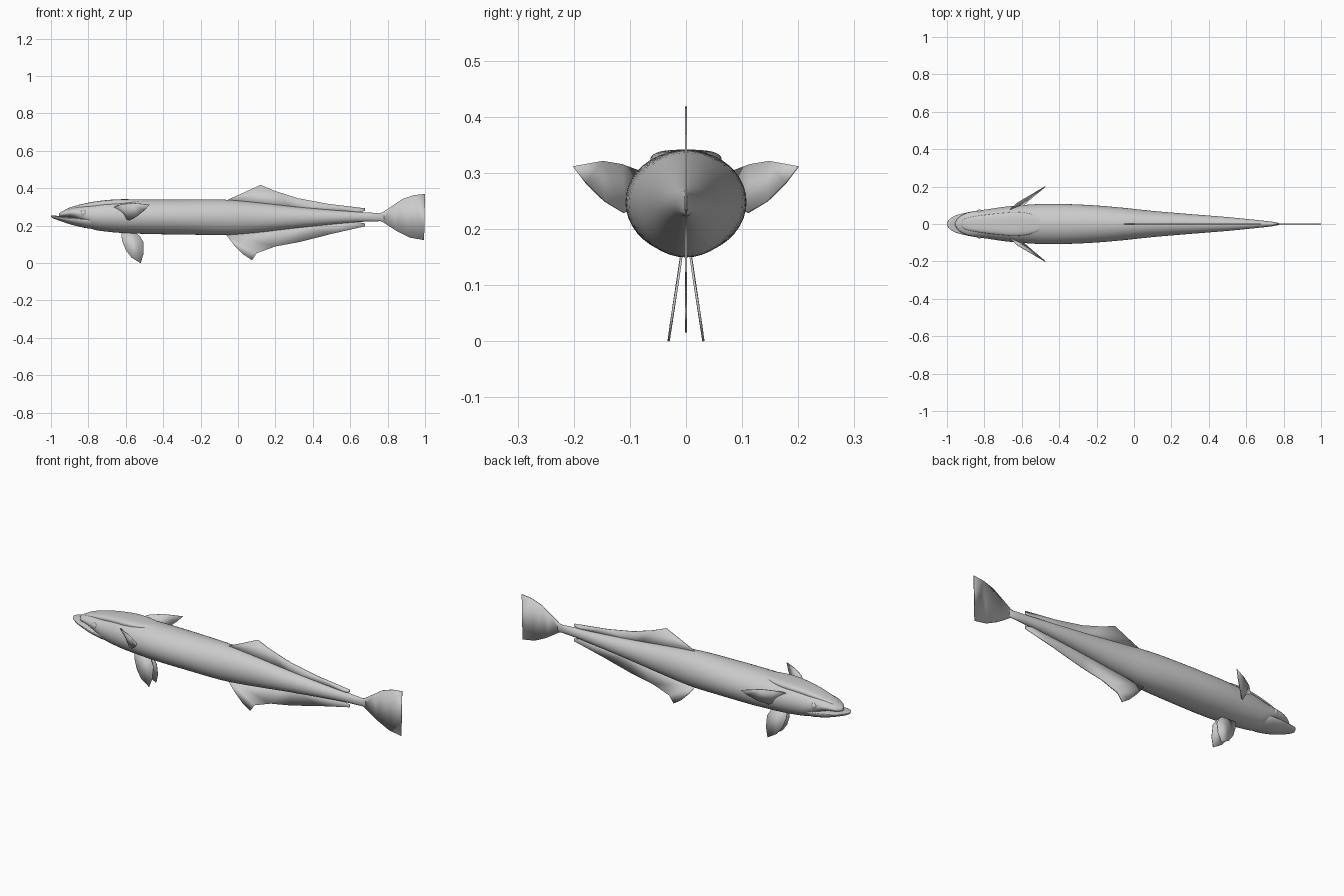
import bpy, bmesh, math
from mathutils import Vector

if "Cube" in bpy.data.objects:
    bpy.data.objects.remove(bpy.data.objects["Cube"], do_unlink=True)

grey = bpy.data.materials.new("fish grey")
grey.use_nodes = True
grey.diffuse_color = (0.6, 0.6, 0.6, 1)
grey.node_tree.nodes["Principled BSDF"].inputs["Base Color"].default_value = grey.diffuse_color


def finish(name, bm):
    mesh = bpy.data.meshes.new(name)
    bmesh.ops.recalc_face_normals(bm, faces=bm.faces)
    bm.to_mesh(mesh)
    bm.free()
    mesh.materials.append(grey)
    obj = bpy.data.objects.new(name, mesh)
    bpy.context.collection.objects.link(obj)
    bpy.ops.object.select_all(action='DESELECT')
    obj.select_set(True)
    bpy.context.view_layer.objects.active = obj
    bpy.ops.object.shade_smooth_by_angle(angle=math.radians(40))
    return obj


def smooth_rows(rows, steps=4):
    """Catmull-Rom interpolation through rows of values."""
    pts = [Vector(r) for r in rows]
    out = []
    for i in range(len(pts) - 1):
        a, b, c, d = pts[max(i - 1, 0)], pts[i], pts[i + 1], pts[min(i + 2, len(pts) - 1)]
        for s in range(steps):
            t = s / steps
            out.append(0.5 * (2 * b + (c - a) * t + (2 * a - 5 * b + 4 * c - d) * t * t
                              + (3 * b - a - 3 * c + d) * t ** 3))
    return out + [pts[-1]]


def loft(name, rows, mid=0.5, power=2.0, sides=40):
    """Skin oval sections given as x, half width, top z, bottom z."""
    bm = bmesh.new()
    rings = []
    for x, w, top, bot in smooth_rows(rows):
        zc = bot + (top - bot) * mid
        ring = []
        for k in range(sides):
            a = 2 * math.pi * k / sides
            c, s = math.cos(a), math.sin(a)
            h = top - zc if s > 0 else zc - bot
            y = math.copysign(abs(c) ** (2 / power), c) * w
            z = zc + math.copysign(abs(s) ** (2 / power), s) * h
            ring.append(bm.verts.new((x, y, z)))
        rings.append(ring)
    for r, q in zip(rings, rings[1:]):
        for k in range(sides):
            n = (k + 1) % sides
            bm.faces.new((r[k], r[n], q[n], q[k]))
    bm.faces.new(rings[0])
    bm.faces.new(rings[-1])
    return finish(name, bm)


def fin(name, outline, side=1):
    """Thin sheet with the given outline, optionally flipped across y."""
    bm = bmesh.new()
    bm.faces.new([bm.verts.new((x, y * side, z)) for x, y, z in outline])
    bmesh.ops.triangulate(bm, faces=bm.faces)
    obj = finish(name, bm)
    thick = obj.modifiers.new("thickness", 'SOLIDIFY')
    thick.thickness = 0.004
    thick.offset = 0
    return obj


# Body with upper head, and the protruding lower jaw
loft("body", [
    (-.957, .008, .266, .251), (-.935, .038, .279, .247), (-.89, .06, .297, .243),
    (-.84, .071, .309, .22), (-.78, .079, .321, .182), (-.7, .091, .334, .168),
    (-.6, .101, .34, .16), (-.45, .108, .341, .155), (-.25, .102, .341, .152),
    (-.07, .088, .339, .15), (.1, .07, .324, .163), (.3, .053, .302, .186),
    (.5, .037, .284, .207), (.65, .022, .273, .22), (.74, .012, .268, .223),
    (.78, .003, .264, .227)])
loft("lower_jaw", [
    (-1, .004, .253, .246), (-.985, .028, .255, .238), (-.95, .047, .25, .225),
    (-.9, .06, .246, .208), (-.85, .069, .243, .195), (-.78, .07, .24, .183),
    (-.7, .05, .235, .19)], mid=0.8)

# Suction disc along the crown
loft("head_disc", [
    (-.93, .008, .281, .272), (-.9, .03, .297, .275), (-.82, .046, .319, .285),
    (-.73, .057, .334, .295), (-.64, .064, .341, .3), (-.56, .056, .341, .305),
    (-.48, .03, .34, .315), (-.42, .006, .338, .325)], power=2.8)

# Unpaired fins
fin("dorsal_fin", [(x, 0, z) for x, z in [
    (-.06, .33), (-.05, .341), (.02, .372), (.12, .418), (.2, .385), (.32, .347),
    (.48, .317), (.68, .293), (.665, .285), (.68, .279), (.62, .265), (.3, .28)]])
fin("anal_fin", [(x, 0, z) for x, z in [
    (-.07, .16), (-.06, .148), (-.02, .095), (.03, .045), (.075, .016), (.1, .053),
    (.14, .082), (.2, .089), (.33, .113), (.5, .156), (.68, .197), (.665, .206),
    (.68, .212), (.6, .225), (.3, .21)]])
fin("tail_fin", [(x, 0, z) for x, z in [
    (.73, .262), (.77, .27), (.83, .31), (.88, .343), (.94, .363), (1, .37),
    (.99, .32), (.997, .27), (.997, .225), (.985, .18), (.995, .123), (.92, .136),
    (.85, .17), (.77, .222), (.73, .23)]])

# Paired fins and eyes
for side, label in ((1, "left"), (-1, "right")):
    fin(label + "_pectoral_fin", [
        (-.665, .075, .3), (-.62, .115, .315), (-.56, .15, .321), (-.475, .2, .312),
        (-.5, .178, .283), (-.54, .145, .25), (-.58, .11, .229), (-.61, .085, .24)], side)
    fin(label + "_pelvic_fin", [
        (-.625, .006, .17), (-.62, .013, .12), (-.6, .021, .07), (-.57, .027, .03),
        (-.52, .031, 0), (-.505, .024, .05), (-.505, .014, .11), (-.525, .009, .145),
        (-.56, .006, .17)], side)
    bm = bmesh.new()
    bmesh.ops.create_uvsphere(bm, u_segments=20, v_segments=12, radius=0.017)
    eye = finish(label + "_eye", bm)
    eye.location = (-.826, .064 * side, .267)
    eye.scale = (1, .75, 1)
